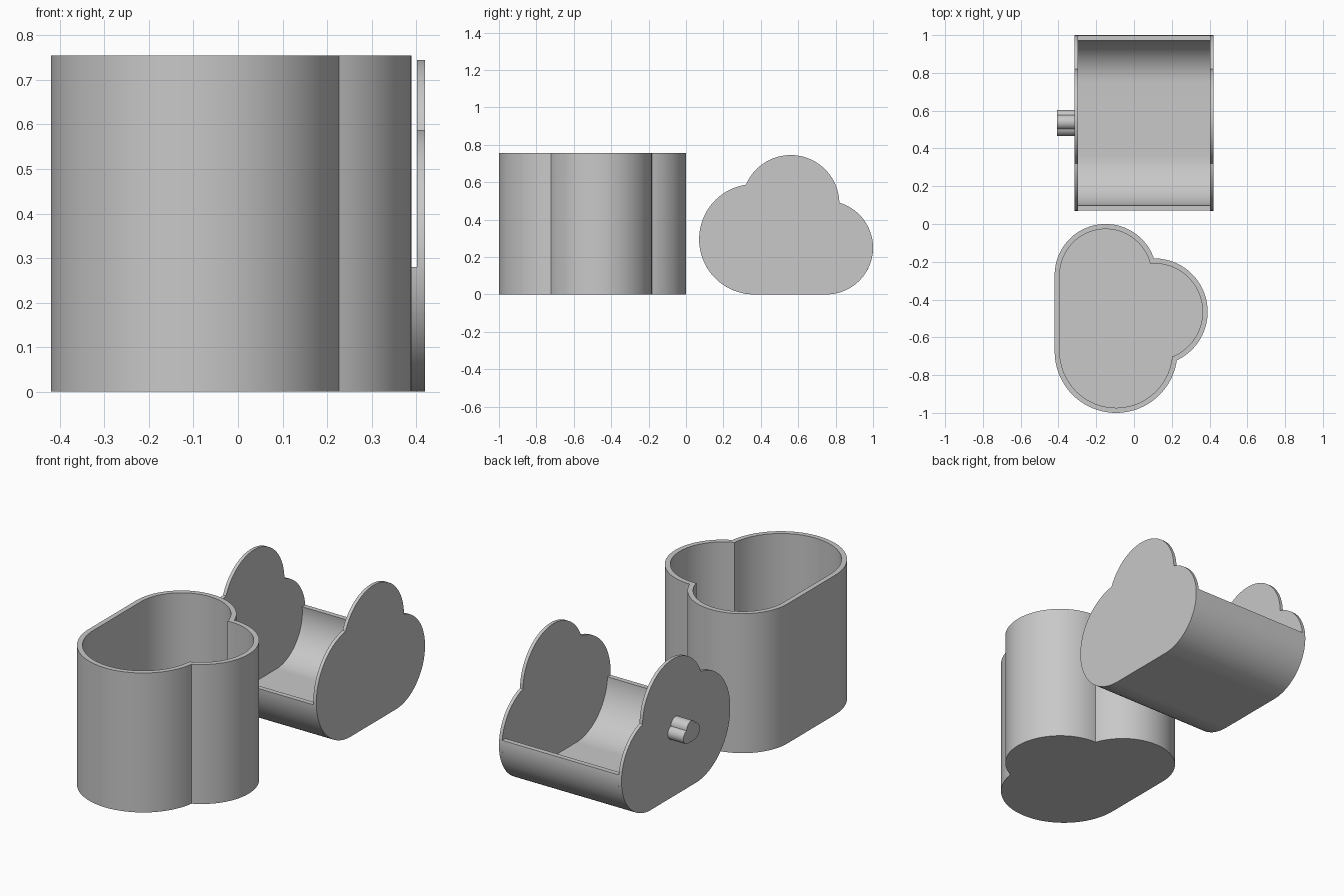
import bpy, bmesh, math
from mathutils import Vector

if "Cube" in bpy.data.objects:
    bpy.data.objects.remove(bpy.data.objects["Cube"], do_unlink=True)

# One plain grey for everything
grey = bpy.data.materials.new("plain grey")
grey.use_nodes = True
grey.diffuse_color = (0.58, 0.58, 0.58, 1)
grey.node_tree.nodes["Principled BSDF"].inputs["Base Color"].default_value = grey.diffuse_color

WALL = 0.027
STEPS = 48


def arc(centre, radius, start, end):
    angles = [start + (end - start) * i / STEPS for i in range(STEPS + 1)]
    return [centre + radius * Vector((math.cos(a), math.sin(a))) for a in angles]


def outer_crossing(c0, r0, c1, r1):
    """Crossing of two circles on the left of the line from c0 to c1."""
    d = c1 - c0
    along = (r0 * r0 - r1 * r1 + d.length_squared) / (2 * d.length)
    across = math.sqrt(r0 * r0 - along * along)
    u = d.normalized()
    return c0 + u * along + Vector((-u.y, u.x)) * across


def angle_of(point, centre):
    d = point - centre
    return math.atan2(d.y, d.x)


def cloud(lobes, inset=0.0):
    """Flat-based outline of three lobes, counter-clockwise from the front notch."""
    (a, ra), (b, rb), (c, rc) = [(Vector((u, v)), r - inset) for u, v, r in lobes]
    ab = outer_crossing(a, ra, b, rb)
    bc = outer_crossing(b, rb, c, rc)
    down = 1.5 * math.pi
    path = arc(a, ra, angle_of(ab, a) % (2 * math.pi), down)
    path += arc(c, rc, down, 2 * math.pi + angle_of(bc, c))
    path += arc(b, rb, angle_of(bc, b), angle_of(ab, b) % (2 * math.pi))[1:-1]
    return path


def trough(lobes, inset, rim):
    """Lower part of the cloud outline, open above the rim height."""
    (ua, va, ra), _, (uc, vc, rc) = lobes
    ra, rc = ra - inset, rc - inset
    down = 1.5 * math.pi
    path = arc(Vector((ua, va)), ra, math.pi - math.asin((rim - va) / ra), down)
    return path + arc(Vector((uc, vc)), rc, down, 2 * math.pi + math.asin((rim - vc) / rc))


def loft(name, rings):
    """Join equal rings of points with quads and cap both ends."""
    bm = bmesh.new()
    loops = [[bm.verts.new(p) for p in ring] for ring in rings]
    for low, high in zip(loops, loops[1:]):
        for i in range(len(low)):
            bm.faces.new((low[i - 1], low[i], high[i], high[i - 1]))
    bm.faces.new(loops[0])
    bm.faces.new(loops[-1])
    bmesh.ops.recalc_face_normals(bm, faces=bm.faces)
    mesh = bpy.data.meshes.new(name)
    bm.to_mesh(mesh)
    bm.free()
    mesh.materials.append(grey)
    obj = bpy.data.objects.new(name, mesh)
    bpy.context.collection.objects.link(obj)
    bpy.ops.object.select_all(action='DESELECT')
    obj.select_set(True)
    bpy.context.view_layer.objects.active = obj
    bpy.ops.object.shade_smooth_by_angle(angle=math.radians(30))
    return obj


def sideways(path, x):
    return [(x, p.x, p.y) for p in path]


def upright(path, z):
    return [(p.y - 0.42, p.x, z) for p in path]


# Lobes: position along y, height above the flat base, radius
cup_lobes = [(-0.675, 0.325, 0.325), (-0.465, 0.527, 0.283), (-0.27, 0.27, 0.27)]
tray_lobes = [(0.365, 0.295, 0.295), (0.56, 0.485, 0.26), (0.75, 0.25, 0.25)]

# Open cup with a floor
outside, inside = cloud(cup_lobes), cloud(cup_lobes, WALL)
loft("cup", [upright(outside, 0), upright(outside, 0.755),
             upright(inside, 0.755), upright(inside, WALL)])

# Drawer: end plates and curved trough between them
plate = cloud(tray_lobes)
for name, x0, x1 in (("left_end_plate", 0.402, 0.42), ("right_end_plate", -0.314, -0.296)):
    loft(name, [sideways(plate, x0), sideways(plate, x1)])
band = trough(tray_lobes, 0, 0.28) + trough(tray_lobes, WALL, 0.28)[::-1]
loft("drawer_trough", [sideways(band, -0.296), sideways(band, 0.402)])

# Small cloud-shaped handle in the middle of the right plate
middle = Vector((0.535, 0.37))
handle = [middle + (p - middle) * 0.15 for p in plate]
loft("handle", [sideways(handle, -0.408), sideways(handle, -0.312)])
